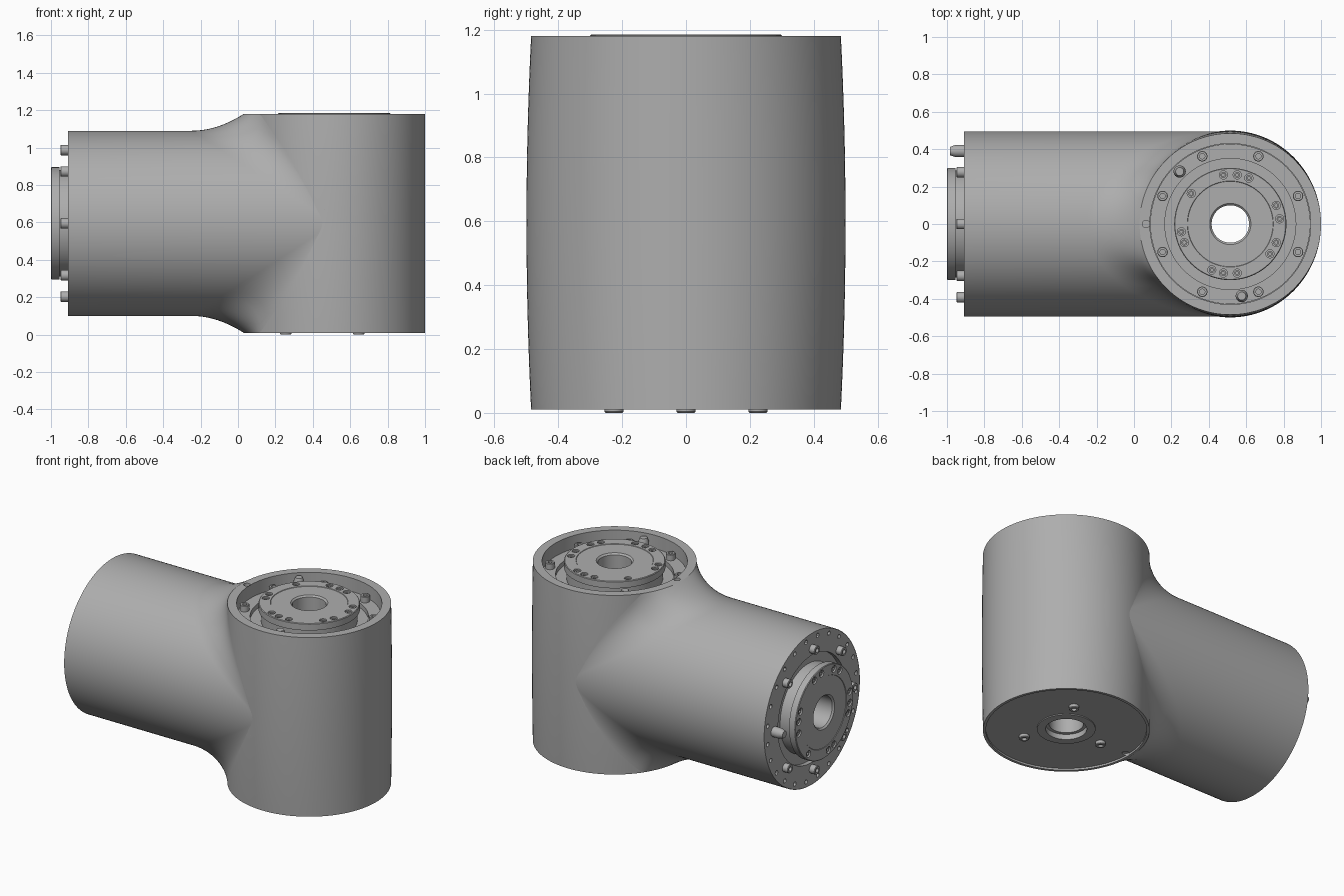
import bpy, bmesh
from math import sin, cos, pi, radians
from mathutils import Matrix, Vector

cube = bpy.data.objects.get("Cube")
if cube:
    bpy.data.objects.remove(cube)

metal = bpy.data.materials.new("machined_grey")
metal.use_nodes = True
GREY = (0.42, 0.42, 0.42, 1)
metal.diffuse_color = GREY
metal.node_tree.nodes["Principled BSDF"].inputs["Base Color"].default_value = GREY

# Shared dimensions
AXIS_X, MID_Z, HALF_H = 0.515, 0.595, 0.585
R_BARREL, R_PIPE, PIPE_X = 0.485, 0.495, -0.91
SEG = 128


def bulge(z):
    """Sideways swelling of the barrel at mid height."""
    t = (z - MID_Z) / HALF_H
    return 1 + 0.03 * max(0, 1 - t * t)


def finish(name, bm, matrix=Matrix()):
    bmesh.ops.remove_doubles(bm, verts=bm.verts, dist=1e-6)
    bmesh.ops.recalc_face_normals(bm, faces=bm.faces)
    bm.transform(matrix)
    mesh = bpy.data.meshes.new(name)
    bm.to_mesh(mesh)
    bm.free()
    mesh.materials.append(metal)
    obj = bpy.data.objects.new(name, mesh)
    bpy.context.collection.objects.link(obj)
    return obj


def lathe(bm, profile, seg=SEG, closed=True, offset=(0, 0, 0)):
    """Revolve (radius, height) points around z."""
    o = Vector(offset)
    rings = [[bm.verts.new(o + Vector((r * cos(2 * pi * i / seg), r * sin(2 * pi * i / seg), h)))
              for i in range(seg)] for r, h in profile]
    pairs = list(zip(rings, rings[1:]))
    if closed:
        pairs.append((rings[-1], rings[0]))
    else:
        bm.faces.new(rings[0])
        bm.faces.new(rings[-1])
    for a, b in pairs:
        for i in range(seg):
            j = (i + 1) % seg
            bm.faces.new((a[i], a[j], b[j], b[i]))


def select_only(obj):
    bpy.ops.object.select_all(action='DESELECT')
    obj.select_set(True)
    bpy.context.view_layer.objects.active = obj


def cut(obj, cutter):
    cutter.hide_render = True
    mod = obj.modifiers.new("cut", 'BOOLEAN')
    mod.operation, mod.solver, mod.object = 'DIFFERENCE', 'EXACT', cutter
    select_only(obj)
    bpy.ops.object.modifier_apply(modifier=mod.name)
    bpy.data.objects.remove(cutter)


def polar(r, degrees, h=0):
    return (r * cos(radians(degrees)), r * sin(radians(degrees)), h)


# Upright barrel with top recess, through bore and shallow bottom rim
rows = 24
wall = [(R_BARREL, MID_Z + HALF_H * (1 - 2 * i / rows)) for i in range(rows + 1)]
profile = [(0.1, 1.03), (0.43, 1.03), (0.43, 1.18)] + wall + [
    (0.468, 0.01), (0.468, 0.022), (0.17, 0.022), (0.17, 0.016), (0.12, 0.016), (0.12, 0.05), (0.1, 0.05)]
bm = bmesh.new()
lathe(bm, profile)
for v in bm.verts:
    if v.co.xy.length > 0.48:
        v.co.y *= bulge(v.co.z)
barrel = finish("barrel", bm, Matrix.Translation((AXIS_X, 0, 0)))

# Locating notches in the top and bottom rims
bm = bmesh.new()
for z in (1.17, 0.01):
    lathe(bm, [(0.02, z - 0.02), (0.02, z + 0.02)], 24, False, (0.065, 0, 0))
cut(barrel, finish("notch_cutter", bm))

# Side pipe flaring smoothly into the barrel
bm = bmesh.new()
STEPS = 14
loft = []
for i in range(SEG):
    a = 2 * pi * i / SEG
    s, c = abs(sin(a)), cos(a)
    sign = 1 if sin(a) >= 0 else -1
    z_end = min(HALF_H, R_PIPE * s + 0.22 * s)
    x_end = AXIS_X - R_BARREL * s
    k = min(1, max(0, (s - 0.75) / 0.25))
    ease = 0.14 * k * k * (3 - 2 * k)
    y, z = R_PIPE * c, MID_Z + sign * R_PIPE * s
    p0 = Vector((x_end - 0.28 * max(s, 0.15), y, z))
    mid = Vector((x_end - ease, y, z))
    p1 = Vector((x_end, R_BARREL * c * bulge(MID_Z + z_end), MID_Z + sign * z_end))
    column = [bm.verts.new((PIPE_X, y, z))]
    for t in range(STEPS + 1):
        u = t / STEPS
        column.append(bm.verts.new(p0 * (1 - u) ** 2 + mid * 2 * u * (1 - u) + p1 * u * u))
    loft.append(column)
for i in range(SEG):
    a, b = loft[i], loft[(i + 1) % SEG]
    for j in range(STEPS + 1):
        bm.faces.new((a[j], b[j], b[j + 1], a[j + 1]))
finish("side_pipe", bm)


# Drive flange with groove, bore, recessed screws and raised bolts
SCREWS = [6, 22, 68, 82, 98, 142, -22, -37, -82, -98, -112, -158, -171]


def drive_flange(name, matrix, outer, depth, bolt_angles, big_bolts, edge_holes):
    bm = bmesh.new()
    lathe(bm, [(outer, -0.06), (outer, 0), (0.35, 0), (0.35, -0.03), (0.285, -0.03), (0.285, 0.045),
               (0.3, 0.045), (0.3, 0.086), (0.296, 0.09), (0.23, 0.09), (0.228, 0.087), (0.11, 0.087),
               (0.1, 0.077), (0.1, -depth), (0.11, -depth), (0.11, -0.06)])
    flange = finish(name, bm)
    bm = bmesh.new()
    for d in SCREWS:
        lathe(bm, [(0.022, 0.068), (0.022, 0.1)], 16, False, polar(0.265, d))
    for n in range(edge_holes):
        lathe(bm, [(0.014, -0.03), (0.014, 0.02)], 12, False, polar(0.46, (n + 0.5) * 360 / edge_holes))
    cut(flange, finish(name + "_cutter", bm))
    flange.data.transform(matrix)

    bm = bmesh.new()
    for d in SCREWS:
        lathe(bm, [(0.016, 0.06), (0.016, 0.084), (0.008, 0.084), (0.008, 0.075)], 12, False, polar(0.265, d))
    for d in bolt_angles:
        lathe(bm, [(0.028, -0.01), (0.028, 0.036), (0.025, 0.039), (0.014, 0.039), (0.014, 0.02)],
              18, False, polar(0.392, d))
    for d in big_bolts:
        lathe(bm, [(0.033, -0.01), (0.033, 0.045), (0.022, 0.075)], 18, False, polar(0.39, d))
    finish(name + "_bolts", bm, matrix)


top = Matrix.Translation((AXIS_X, 0, 1.095))
end = Matrix.Translation((PIPE_X, 0, MID_Z)) @ Matrix.Rotation(-pi / 2, 4, 'Y')
drive_flange("top_flange", top, 0.428, 0.064, [22.5 + 45 * n for n in range(8)], [134, -81], 0)
drive_flange("end_flange", end, 0.493, 0.95, [45 * n for n in range(8)], [90], 24)

# Three screws under the base
bm = bmesh.new()
for d in (60, 180, 300):
    lathe(bm, [(0.03, 0.03), (0.03, 0.004), (0.026, 0), (0.015, 0), (0.015, 0.015)], 20, False, polar(0.26, d))
finish("base_screws", bm, Matrix.Translation((AXIS_X, 0, 0)))

for obj in list(bpy.context.scene.objects):
    if obj.type == 'MESH':
        select_only(obj)
        bpy.ops.object.shade_smooth_by_angle(angle=radians(30))
